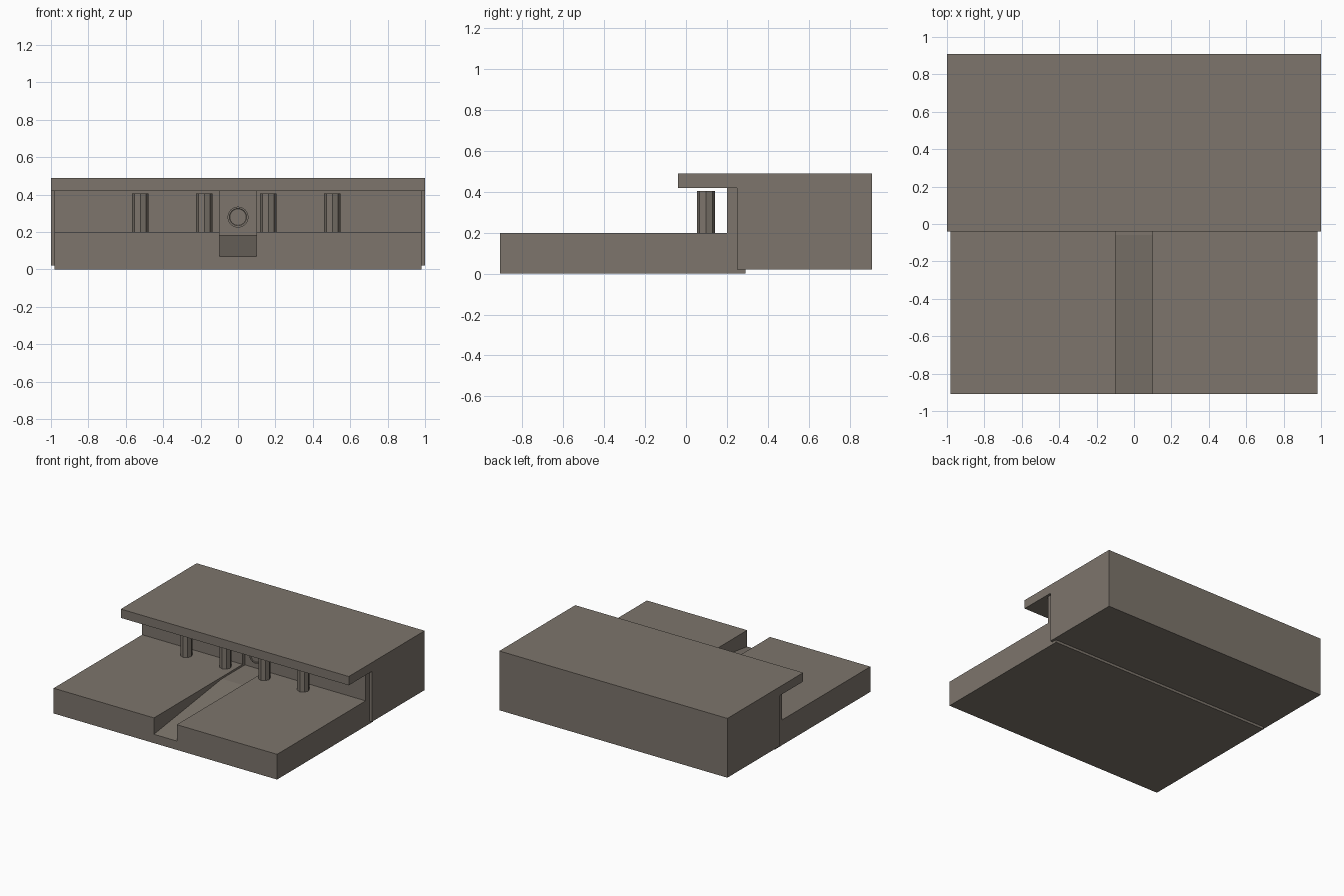
import bpy, bmesh, math
from mathutils import Matrix

if "Cube" in bpy.data.objects:
    bpy.data.objects.remove(bpy.data.objects["Cube"])

stone = bpy.data.materials.new("warm_grey_stone")
stone.diffuse_color = (0.205, 0.178, 0.150, 1)
stone.use_nodes = True
stone.node_tree.nodes["Principled BSDF"].inputs["Base Color"].default_value = stone.diffuse_color


def finish(name, bm):
    bmesh.ops.recalc_face_normals(bm, faces=bm.faces)
    mesh = bpy.data.meshes.new(name)
    bm.to_mesh(mesh)
    bm.free()
    mesh.materials.append(stone)
    obj = bpy.data.objects.new(name, mesh)
    bpy.context.collection.objects.link(obj)
    return obj


def side_profile(name, points, half_width):
    """Extrude a (y, z) outline symmetrically along x."""
    bm = bmesh.new()
    face = bm.faces.new([bm.verts.new((-half_width, y, z)) for y, z in points])
    ext = bmesh.ops.extrude_face_region(bm, geom=[face])
    verts = [v for v in ext["geom"] if isinstance(v, bmesh.types.BMVert)]
    bmesh.ops.translate(bm, verts=verts, vec=(2 * half_width, 0, 0))
    return finish(name, bm)


def cylinder(name, centre, radius, length, sides, along_y=False):
    bm = bmesh.new()
    bmesh.ops.create_cone(bm, cap_ends=True, segments=sides, radius1=radius,
                          radius2=radius, depth=length)
    if along_y:
        bmesh.ops.rotate(bm, verts=bm.verts, matrix=Matrix.Rotation(math.pi / 2, 3, 'X'))
    bmesh.ops.translate(bm, verts=bm.verts, vec=centre)
    return finish(name, bm)


# Terrace slab with its facade wall
terrace = side_profile("terrace", [(-0.91, 0), (0.29, 0), (0.29, 0.44), (0.20, 0.44),
                                   (0.20, 0.20), (-0.91, 0.20)], 0.98)

# Sloped entrance channel and doorway recess, cut from the terrace
cutter = side_profile("channel_cutter", [(-1.0, 0.058), (-0.91, 0.07), (-0.06, 0.185),
                                         (0.23, 0.185), (0.23, 0.5), (-1.0, 0.5)], 0.10)
cutter.hide_render = True
cutter.hide_viewport = True
cut = terrace.modifiers.new("entrance_channel", 'BOOLEAN')
cut.operation = 'DIFFERENCE'
cut.solver = 'EXACT'
cut.object = cutter

# Rear block with overhanging roof
side_profile("rear_block", [(0.25, 0.02), (0.91, 0.02), (0.91, 0.49), (-0.04, 0.49),
                            (-0.04, 0.42), (0.25, 0.42)], 1.0)

# Octagonal pillars under the overhang
for i in range(4):
    cylinder(f"pillar_{i + 1}", (-0.522 + i * 0.342, 0.098, 0.30), 0.044, 0.21, 8)

# Plain round door medallion: rim with a recessed disc
medallion = cylinder("door_medallion", (0, 0.227, 0.28), 0.056, 0.014, 24, True)
bm = bmesh.new()
bm.from_mesh(medallion.data)
front = min(bm.faces, key=lambda f: f.calc_center_median().y)
bmesh.ops.inset_region(bm, faces=[front], thickness=0.010)
bmesh.ops.inset_region(bm, faces=[front], thickness=0.002, depth=-0.005)
bm.to_mesh(medallion.data)
bm.free()
